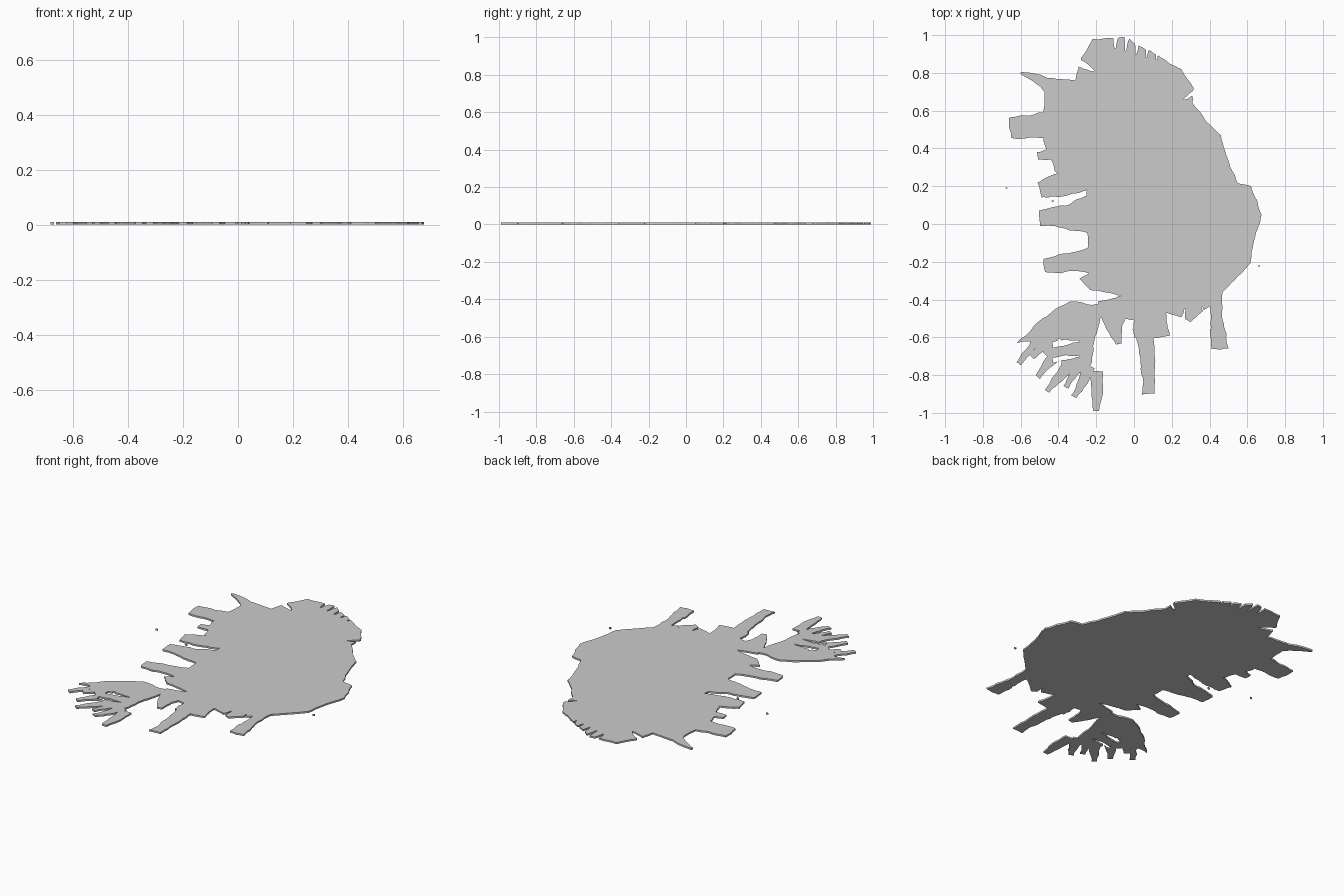
import bpy, bmesh, random
from mathutils import Vector

if "Cube" in bpy.data.objects:
    bpy.data.objects.remove(bpy.data.objects["Cube"])

random.seed(4)
THICK = 0.01


def roughen(points, amount):
    """Fractal coast: break each straight run into small random wiggles."""
    pts = [Vector(p) for p in points]
    for _ in range(4):
        out = []
        for a, b in zip(pts, pts[1:] + pts[:1]):
            out.append(a)
            d = b - a
            if d.length > 0.03:
                side = Vector((-d.y, d.x))
                out.append((a + b) / 2 + side * random.uniform(-amount, amount))
        pts = out
    return pts


def slab(name, points, z0=0.0, z1=THICK, rough=0.07):
    """Extrude a coast outline into a thin plate."""
    bm = bmesh.new()
    face = bm.faces.new([bm.verts.new((p.x, p.y, z0)) for p in roughen(points, rough)])
    for v in bmesh.ops.extrude_face_region(bm, geom=[face])["geom"]:
        if isinstance(v, bmesh.types.BMVert):
            v.co.z = z1
    bmesh.ops.recalc_face_normals(bm, faces=bm.faces)
    mesh = bpy.data.meshes.new(name)
    bm.to_mesh(mesh)
    bm.free()
    ob = bpy.data.objects.new(name, mesh)
    bpy.context.collection.objects.link(ob)
    return ob


def combine(target, other, operation):
    mod = target.modifiers.new(operation.title(), "BOOLEAN")
    mod.operation, mod.object, mod.solver = operation, other, "EXACT"
    bpy.context.view_layer.objects.active = target
    bpy.ops.object.modifier_apply(modifier=mod.name)
    bpy.data.objects.remove(other)


def taper(root, tip, w_root, w_tip):
    """Four-sided tongue of land or water, given half-widths at both ends."""
    a, b = Vector(root), Vector(tip)
    d = (b - a).normalized()
    n = Vector((-d.y, d.x))
    return [a + n * w_root, a - n * w_root, b - n * w_tip, b + n * w_tip]


def add_land(root, tip, w_root, w_tip):
    combine(island, slab("headland", taper(root, tip, w_root, w_tip)), "UNION")


def cut_inlet(tip, mouth, width):
    cutter = slab("inlet", taper(tip, mouth, 0.003, width), -0.05, 0.05)
    combine(island, cutter, "DIFFERENCE")


# Mainland
island = slab("island", [
    (-.04, .99), (.13, .89), (.25, .82), (.315, .72), (.31, .64), (.46, .47), (.51, .3),
    (.55, .215), (.62, .2), (.675, .05), (.615, -.21), (.5, -.33), (.41, -.43), (.3, -.52),
    (.17, -.47), (.19, -.59), (0, -.6), (0, -.51), (-.18, -.48), (-.19, -.41), (-.07, -.38),
    (-.23, -.35), (-.29, -.29), (-.21, -.25), (-.25, .18), (-.42, .28), (-.48, .44),
    (-.47, .77), (-.31, .76), (-.28, .88), (-.22, .98)], rough=0.05)

# Headlands on the left coast, then spurs along the near coast
add_land((-.45, .53), (-.655, .51), .07, .055)
add_land((-.45, .73), (-.6, .8), .04, .006)
add_land((-.38, .38), (-.51, .36), .05, .02)
add_land((-.25, .25), (-.5, .18), .07, .04)
add_land((-.2, .05), (-.5, .03), .115, .04)
add_land((-.15, -.17), (-.475, -.22), .1, .035)
add_land((.44, -.36), (.455, -.66), .03, .045)
add_land((.045, -.55), (.075, -.9), .055, .035)
add_land((-.11, -.46), (-.08, -.635), .07, .015)

# Fan-shaped peninsula: a core with fingers spread along a slanting spine
core = slab("peninsula", [
    (-.15, -.42), (-.34, -.41), (-.53, -.54), (-.62, -.63), (-.39, -.605), (-.38, -.76),
    (-.24, -.8), (-.215, -.67), (-.17, -.48)])
combine(island, core, "UNION")
tips = [(-.61, -.74), (-.54, -.705), (-.47, -.69), (-.51, -.81), (-.46, -.885),
        (-.36, -.865), (-.32, -.915), (-.2, -.99)]
for i, tip in enumerate(tips):
    root = Vector((-.48, -.56)).lerp(Vector((-.2, -.78)), i / 7)
    add_land(root, tip, .035, .015)

# Comb of short inlets across the far coast
for i in range(5):
    x = -.09 + .055 * i
    cut_inlet((x - .01, .93 - .015 * i), (x, 1.02 - .02 * i), .014)

# Deeper fjords
cut_inlet((-.21, .81), (-.34, .88), .025)
cut_inlet((.265, .66), (.34, .7), .015)
cut_inlet((.36, -.44), (.39, -.56), .02)
cut_inlet((.27, -.45), (.25, -.55), .02)
cut_inlet((-.29, -.62), (-.43, -.64), .014)
cut_inlet((-.29, -.7), (-.43, -.72), .014)

# Offshore islets
for i, (x, y) in enumerate([(-.675, .19), (.662, -.222), (-.43, .122)]):
    slab(f"islet_{i + 1}", taper((x - .006, y), (x + .006, y), .003, .003))
